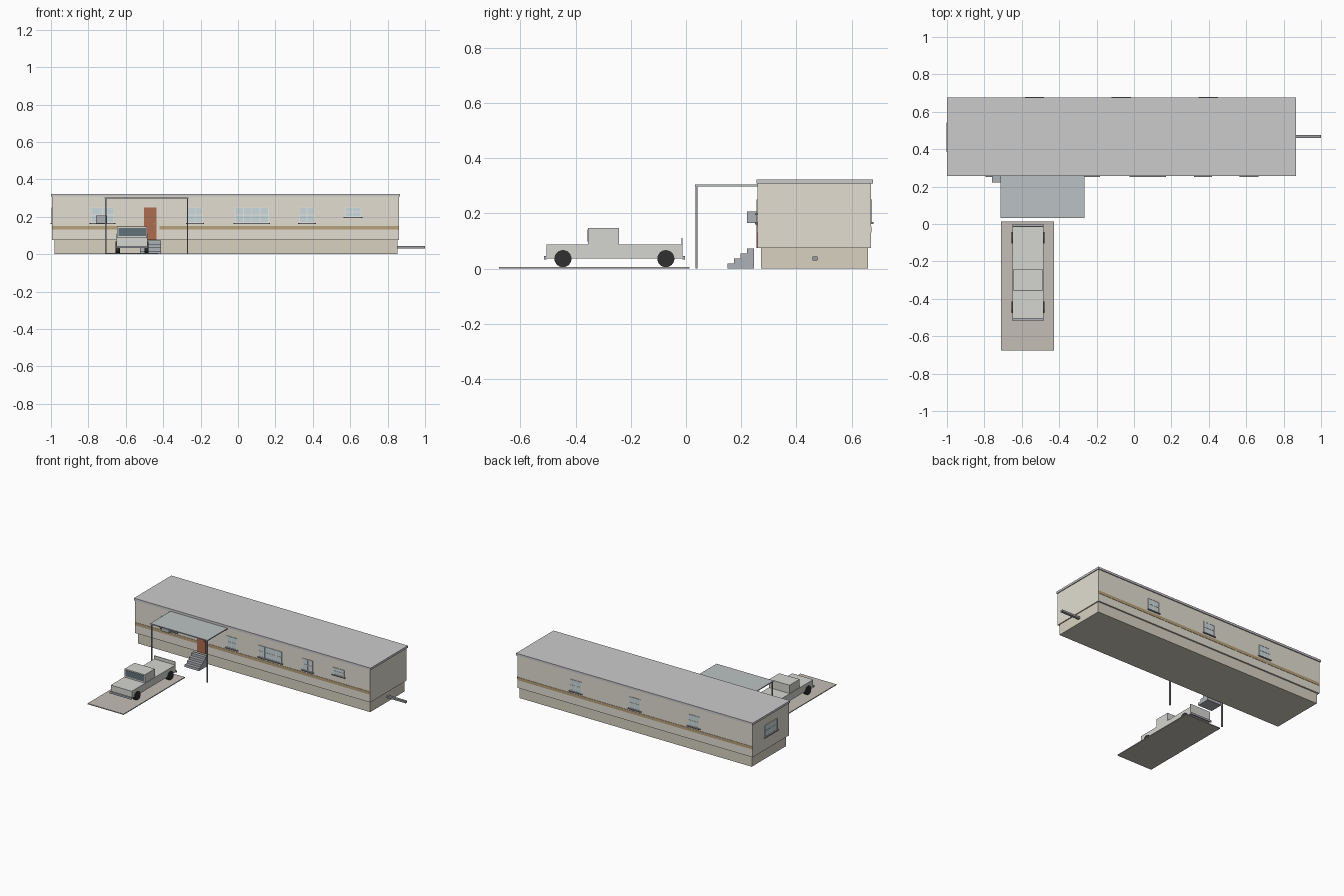
import bpy
from math import pi

if "Cube" in bpy.data.objects:
    bpy.data.objects.remove(bpy.data.objects["Cube"])


def mat(name, r, g, b):
    m = bpy.data.materials.new(name)
    m.diffuse_color = (r, g, b, 1)
    m.use_nodes = True
    m.node_tree.nodes["Principled BSDF"].inputs["Base Color"].default_value = m.diffuse_color
    return m


SIDING = mat("siding", .76, .73, .64)
SKIRT = mat("skirting", .68, .64, .53)
STRIPE = mat("stripe", .48, .36, .20)
DOOR = mat("door_red", .42, .15, .08)
GLASS = mat("glass", .60, .70, .72)
TRIM = mat("trim", .80, .80, .77)
ROOF = mat("roof", .58, .58, .57)
METAL = mat("metal", .32, .33, .35)
AWNING = mat("awning", .50, .54, .55)
STEP = mat("step", .42, .44, .47)
PAINT = mat("paint", .66, .66, .63)
RUBBER = mat("rubber", .03, .03, .03)
DARK = mat("dark_glass", .12, .17, .19)
GRAVEL = mat("gravel", .55, .51, .46)


def box(name, x, y, z, m):
    """Box from (min, max) pairs along each axis."""
    bpy.ops.mesh.primitive_cube_add(
        size=1, location=[(a + b) / 2 for a, b in (x, y, z)])
    o = bpy.context.object
    o.name = name
    o.scale = [abs(b - a) for a, b in (x, y, z)]
    bpy.ops.object.transform_apply(location=False, scale=True)
    o.data.materials.append(m)
    return o


# House shell
X0, X1, Y0, Y1 = -.994, .86, .260, .670
box("house_body", (X0, X1), (Y0, Y1), (.075, .31), SIDING)
box("skirting", (-.98, .853), (.271, .659), (0, .075), SKIRT)
box("roof", (-1, .866), (.256, .677), (.308, .323), ROOF)

# Stripes, broken at the door
for i, (a, b) in enumerate([(X0, -.505), (-.42, X1)]):
    box(f"front_stripe_{i}", (a, b), (Y0 - .002, Y0), (.131, .152), STRIPE)
box("back_stripe", (X0, X1), (Y1, Y1 + .002), (.131, .152), STRIPE)


def on_wall(name, wall, u, d, z, m):
    """Box on a wall: u runs along it, d is the distance outward."""
    if wall == "front":
        box(name, u, (Y0 - d[1], Y0 - d[0]), z, m)
    elif wall == "back":
        box(name, u, (Y1 + d[0], Y1 + d[1]), z, m)
    else:
        box(name, (X0 - d[1], X0 - d[0]), u, z, m)


def window(name, wall, u0, u1, z0, z1, panes=2):
    on_wall(name + "_glass", wall, (u0, u1), (0, .002), (z0, z1), GLASS)
    t = .004
    for i in range(panes + 1):
        c = u0 + (u1 - u0) * i / panes
        on_wall(f"{name}_upright_{i}", wall, (c - t / 2, c + t / 2),
                (0, .004), (z0, z1), TRIM)
    for i, c in enumerate((z0, (z0 + z1) / 2, z1)):
        on_wall(f"{name}_rail_{i}", wall, (u0 - t / 2, u1 + t / 2),
                (0, .004), (c - t / 2, c + t / 2), TRIM)
    on_wall(name + "_sill", wall, (u0 - .009, u1 + .009),
            (0, .009), (z0 - .008, z0 - .002), METAL)


# Windows
for i, (a, b, z, n) in enumerate([(-.785, -.664, .170, 2), (-.268, -.19, .170, 2),
                                  (-.016, .163, .170, 4), (.33, .407, .170, 2),
                                  (.572, .656, .202, 2)]):
    window(f"front_window_{i}", "front", a, b, z, .248, n)
for i, c in enumerate((-.532, -.067, .398)):
    window(f"back_window_{i}", "back", c - .043, c + .043, .170, .248)
window("end_window", "left", .395, .535, .170, .248)

# Air conditioner, door, hitch
box("air_conditioner", (-.76, -.70), (.222, .262), (.165, .206), STEP)
box("door", (-.502, -.436), (Y0 - .004, Y0), (.075, .25), DOOR)
box("door_knob", (-.449, -.443), (Y0 - .010, Y0 - .004), (.160, .166), METAL)
box("tow_hitch", (.85, 1.0), (.459, .476), (.030, .044), METAL)

# Steps, each a solid block up to its tread
for i in range(4):
    box(f"step_{i}", (-.525, -.412), (.150 + .024 * i, .174 + .024 * i),
        (0, .018 * (i + 1)), STEP)

# Awning on two posts
box("awning", (-.715, -.264), (.033, Y0), (.297, .304), AWNING)
for i, c in enumerate((-.707, -.270)):
    box(f"awning_post_{i}", (c - .004, c + .004), (.034, .042), (0, .298), METAL)

# Driveway
box("driveway", (-.712, -.428), (-.677, .013), (0, .006), GRAVEL)

# Pickup truck
TX = -.566
box("truck_body", (TX - .083, TX + .083), (-.506, -.012), (.037, .088), PAINT)
box("truck_cab", (TX - .080, TX + .080), (-.355, -.243), (.088, .147), PAINT)
box("windshield", (TX - .073, TX + .073), (-.357, -.355), (.098, .141), DARK)
box("tailgate", (TX - .083, TX + .083), (-.017, -.012), (.088, .111), PAINT)
box("front_bumper", (TX - .086, TX + .086), (-.515, -.506), (.032, .045), STEP)
box("rear_bumper", (TX - .086, TX + .086), (-.012, -.003), (.032, .045), STEP)
for s in (-1, 1):
    for y in (-.446, -.073):
        bpy.ops.mesh.primitive_cylinder_add(
            vertices=24, radius=.031, depth=.022,
            location=(TX + s * .077, y, .036), rotation=(0, pi / 2, 0))
        o = bpy.context.object
        o.name = "truck_wheel"
        o.data.materials.append(RUBBER)
        bpy.ops.object.shade_smooth_by_angle()
